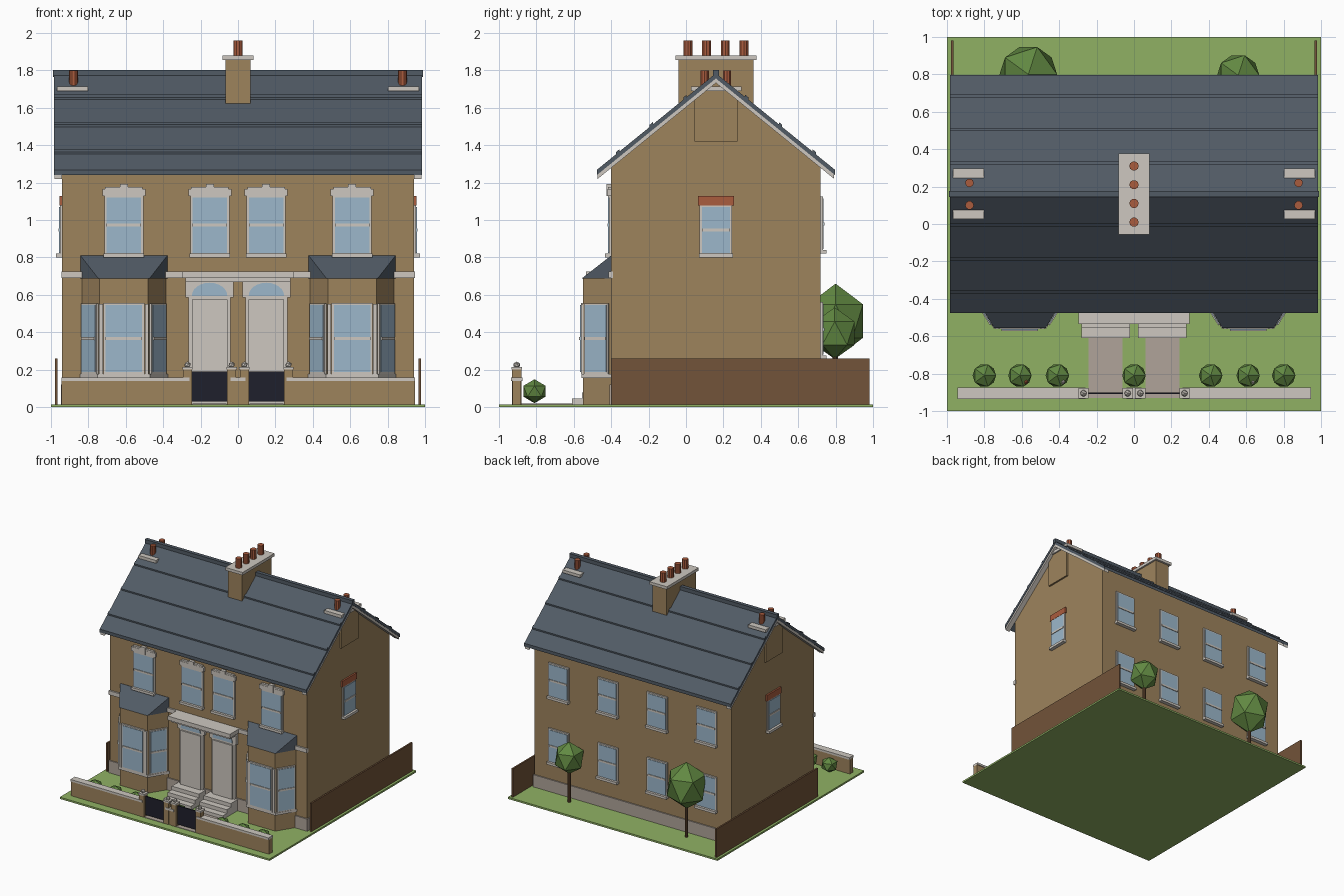
import bpy, bmesh
from math import sin, cos, pi, atan2, hypot

if "Cube" in bpy.data.objects:
    bpy.data.objects.remove(bpy.data.objects["Cube"])


def material(name, r, g, b):
    m = bpy.data.materials.new(name)
    col = tuple((c / 255) ** 2.2 for c in (r, g, b)) + (1,)
    m.use_nodes = True
    m.diffuse_color = col
    m.node_tree.nodes["Principled BSDF"].inputs["Base Color"].default_value = col
    return m


BRICK = material("tan brick", 156, 130, 93)
SLATE = material("slate", 82, 91, 101)
STONE = material("pale stone", 204, 198, 190)
GLASS = material("window glass", 155, 182, 202)
CLAY = material("red clay", 168, 92, 64)
GRASS = material("grass", 143, 176, 100)
LEAF = material("leaf green", 98, 136, 68)
WOOD = material("brown wood", 114, 84, 60)
PAVING = material("grey paving", 174, 162, 152)
IRON = material("black iron", 36, 37, 48)


def finish(name, mat, bm):
    bmesh.ops.recalc_face_normals(bm, faces=bm.faces)
    me = bpy.data.meshes.new(name)
    bm.to_mesh(me)
    bm.free()
    me.materials.append(mat)
    ob = bpy.data.objects.new(name, me)
    bpy.context.collection.objects.link(ob)
    return ob


def box(name, mat, x, y, z, origin=(0, 0), angle=0):
    """Box from (low, high) ranges, optionally turned about z at an origin."""
    bm = bmesh.new()
    bmesh.ops.create_cube(bm, size=1)
    for v in bm.verts:
        v.co = [r[0] + (c + 0.5) * (r[1] - r[0]) for c, r in zip(v.co, (x, y, z))]
    ob = finish(name, mat, bm)
    ob.location = (*origin, 0)
    ob.rotation_euler.z = angle
    return ob


def prism(name, mat, pts, lo, hi, place):
    """Outline extruded from lo to hi; place maps (a, b, depth) to xyz."""
    bm = bmesh.new()
    ends = [[bm.verts.new(place(a, b, d)) for a, b in pts] for d in (lo, hi)]
    bm.faces.new(ends[0])
    bm.faces.new(ends[1][::-1])
    n = len(pts)
    for i in range(n):
        j = (i + 1) % n
        bm.faces.new((ends[0][i], ends[0][j], ends[1][j], ends[1][i]))
    return finish(name, mat, bm)


def along_x(a, b, d):
    return (d, a, b)


def along_y(a, b, d):
    return (a, d, b)


def along_z(a, b, d):
    return (a, b, d)


def tube(name, mat, x, y, z0, z1, r):
    pts = [(x + r * cos(i * pi / 5), y + r * sin(i * pi / 5)) for i in range(10)]
    return prism(name, mat, pts, z0, z1, along_z)


def ball(name, mat, loc, rx, rz):
    bm = bmesh.new()
    bmesh.ops.create_icosphere(bm, subdivisions=1, radius=1)
    ob = finish(name, mat, bm)
    ob.location, ob.scale = loc, (rx, rx, rz)
    return ob


def window(name, origin, angle, w, z0, z1, sill=True, border=0.012):
    """Sash window on a wall; local -y faces outward."""
    h, mid = w / 2, (z0 + z1) / 2
    at = (origin, angle)
    box(name + "_frame", STONE, (-h - border, h + border), (-0.012, 0.01), (z0 - border, z1 + border), *at)
    box(name + "_glass", GLASS, (-h, h), (-0.016, 0), (z0, z1), *at)
    box(name + "_sash_bar", STONE, (-h, h), (-0.021, 0), (mid - 0.008, mid + 0.008), *at)
    if sill:
        box(name + "_sill", STONE, (-h - 0.016, h + 0.016), (-0.032, 0), (z0 - 0.025, z0 - 0.004), *at)


# Ground, paths and house body
RIDGE, SLOPE, MID = 1.785, 0.811, 0.16
box("lawn", GRASS, (-1, 1), (-1, 1), (0, 0.015))


def roof_z(d, drop=0):
    return RIDGE - drop - SLOPE * d


wall_top = roof_z(0.56, 0.03)
prism("house_walls", BRICK, [(-0.40, 0.015), (0.72, 0.015), (0.72, wall_top), (MID, roof_z(0, 0.03)), (-0.40, wall_top)],
      -0.94, 0.94, along_x)
box("plinth", PAVING, (-0.947, 0.947), (-0.41, 0.73), (0.015, 0.12))
box("string_course", STONE, (-0.945, 0.945), (-0.415, -0.39), (0.69, 0.725))


# Roof, bargeboards and slate ribs
def chevron(name, mat, reach, top, bottom, x0, x1):
    pts = [(MID - reach, roof_z(reach, top)), (MID, roof_z(0, top)), (MID + reach, roof_z(reach, top)),
           (MID + reach, roof_z(reach, bottom)), (MID, roof_z(0, bottom)), (MID - reach, roof_z(reach, bottom))]
    return prism(name, mat, pts, x0, x1, along_x)


chevron("roof", SLATE, 0.637, 0, 0.028, -0.985, 0.985)
for side in (-1, 1):
    chevron("bargeboard", STONE, 0.632, 0.026, 0.052, *sorted((side * 0.94, side * 0.982)))
    for d in (0.165, 0.345, 0.525):
        pts = [(MID + side * (d + o), roof_z(d + o, -h)) for o, h in ((-0.009, -0.01), (-0.009, 0.012), (0.009, 0.012), (0.009, -0.01))]
        prism("slate_rib", SLATE, pts, -0.983, 0.983, along_x)
box("ridge_cap", SLATE, (-0.99, 0.99), (MID - 0.016, MID + 0.016), (1.765, 1.803))

# Chimneys
box("main_chimney", BRICK, (-0.068, 0.068), (-0.04, 0.36), (1.5, 1.86))
box("main_chimney_cap", STONE, (-0.083, 0.083), (-0.055, 0.378), (1.855, 1.88))
for y in (0.01, 0.11, 0.21, 0.31):
    tube("chimney_pot", CLAY, 0, y, 1.87, 1.96, 0.025)
for x in (-0.885, 0.885):
    box("end_chimney", BRICK, (x - 0.07, x + 0.07), (0.045, 0.275), (1.42, 1.70))
    box("end_chimney_cap", STONE, (x - 0.083, x + 0.083), (0.028, 0.298), (1.69, 1.715))
    for y in (0.10, 0.22):
        tube("end_chimney_pot", CLAY, x * 0.994, y, 1.70, 1.80, 0.023)

# Upper front windows with hoods and keystones
for x in (-0.61, -0.15, 0.15, 0.61):
    window("front_window", (x, -0.40), 0, 0.185, 0.825, 1.12)
    box("window_hood", STONE, (x - 0.115, x + 0.115), (-0.42, -0.39), (1.13, 1.165))
    box("window_hood_ear", STONE, (x - 0.1, x + 0.1), (-0.418, -0.39), (1.12, 1.178))
    box("keystone", STONE, (x - 0.022, x + 0.022), (-0.426, -0.39), (1.13, 1.192))

# Rear and gable windows
for x in (-0.705, -0.235, 0.235, 0.705):
    for z in (0.28, 0.845):
        window("rear_window", (x, 0.72), pi, 0.17, z, z + 0.27)
for side in (-1, 1):
    window("gable_window", (side * 0.94, MID), side * pi / 2, 0.15, 0.825, 1.07)
    box("gable_window_lintel", CLAY, (-0.097, 0.097), (-0.014, 0), (1.078, 1.13), (side * 0.94, MID), side * pi / 2)


# Bay windows
def bay_outline(cx, grow=0.0):
    return [(cx - 0.225 - grow, -0.39), (cx - 0.225 - grow, -0.40), (cx - 0.13 - grow, -0.55 - grow),
            (cx + 0.13 + grow, -0.55 - grow), (cx + 0.225 + grow, -0.40), (cx + 0.225 + grow, -0.39)]


for cx in (-0.61, 0.61):
    prism("bay_wall", BRICK, bay_outline(cx), 0.015, 0.69, along_z)
    prism("bay_sill", STONE, bay_outline(cx, 0.01), 0.155, 0.176, along_z)
    window("bay_front_window", (cx, -0.55), 0, 0.195, 0.188, 0.545, False)
    for side in (-1, 1):
        px = cx + side * 0.122
        box("bay_corner_post", STONE, (px - 0.01, px + 0.01), (-0.562, -0.54), (0.176, 0.55))
        window("bay_side_window", (cx + side * 0.1775, -0.475), side * atan2(0.15, 0.095), 0.132, 0.188, 0.545, False, 0.01)
    # Sloping bay roof: the upper rim is drawn back to the house wall
    roof = prism("bay_roof", SLATE, bay_outline(cx, 0.007), 0.688, 0.81, along_z)
    for v in roof.data.vertices:
        if v.co.z > 0.75 and v.co.y < -0.5:
            v.co.x = cx + (0.232 if v.co.x > cx else -0.232)
            v.co.y = -0.401

# Entrance: shared canopy, two doors with fanlights, steps and paths
box("porch_canopy", STONE, (-0.297, 0.297), (-0.535, -0.39), (0.69, 0.725))
box("porch_canopy_moulding", STONE, (-0.28, 0.28), (-0.51, -0.39), (0.668, 0.69))
for cx in (-0.152, 0.152):
    box("door_surround", STONE, (cx - 0.112, cx + 0.112), (-0.42, -0.39), (0.1, 0.60))
    box("door_leaf", STONE, (cx - 0.095, cx + 0.095), (-0.432, -0.40), (0.11, 0.575))
    box("arch_panel", STONE, (cx - 0.128, cx + 0.128), (-0.425, -0.39), (0.585, 0.67))
    arc = [(cx + 0.095 * cos(i * pi / 12), 0.595 + 0.07 * sin(i * pi / 12)) for i in range(13)]
    prism("fanlight", GLASS, arc, -0.431, -0.42, along_y)
    for i in range(3):
        box("door_step", STONE, (cx - 0.13, cx + 0.13), (-0.61 + 0.055 * i, -0.39), (0.015, 0.047 + 0.032 * i))
    box("garden_path", PAVING, (cx - 0.09, cx + 0.09), (-0.93, -0.6), (0.01, 0.019))
    box("gate", IRON, (cx - 0.095, cx + 0.095), (-0.91, -0.90), (0.03, 0.19))

# Garden walls, piers and fences
for x0, x1 in ((-0.945, -0.26), (-0.04, 0.04), (0.26, 0.945)):
    box("garden_wall", BRICK, (x0, x1), (-0.928, -0.882), (0.015, 0.14))
    box("wall_coping", STONE, (x0, x1), (-0.935, -0.875), (0.14, 0.158))
for x in (-0.27, -0.034, 0.034, 0.27):
    box("gate_pier", BRICK, (x - 0.024, x + 0.024), (-0.93, -0.88), (0.015, 0.2))
    box("pier_cap", STONE, (x - 0.028, x + 0.028), (-0.934, -0.876), (0.2, 0.214))
    ball("pier_finial", STONE, (x, -0.905, 0.226), 0.019, 0.018)
for x in (-0.972, 0.972):
    box("side_fence", WOOD, (x - 0.007, x + 0.007), (-0.40, 0.98), (0.015, 0.26))

# Planting
for x in (-0.8, -0.61, -0.41, 0, 0.41, 0.61, 0.8):
    ball("bush", LEAF, (x, -0.81, 0.085), 0.07, 0.064)
for x, mat in ((-0.577, CLAY), (-0.38, STONE), (0.633, STONE)):
    ball("flower", mat, (x, -0.845, 0.115), 0.013, 0.013)
for x, y, z, rx, rz in ((-0.565, 0.80, 0.46, 0.172, 0.2), (0.557, 0.795, 0.395, 0.126, 0.138)):
    tube("tree_trunk", WOOD, x, y, 0.01, z, 0.013)
    ball("tree_crown", LEAF, (x, y, z), rx, rz)
